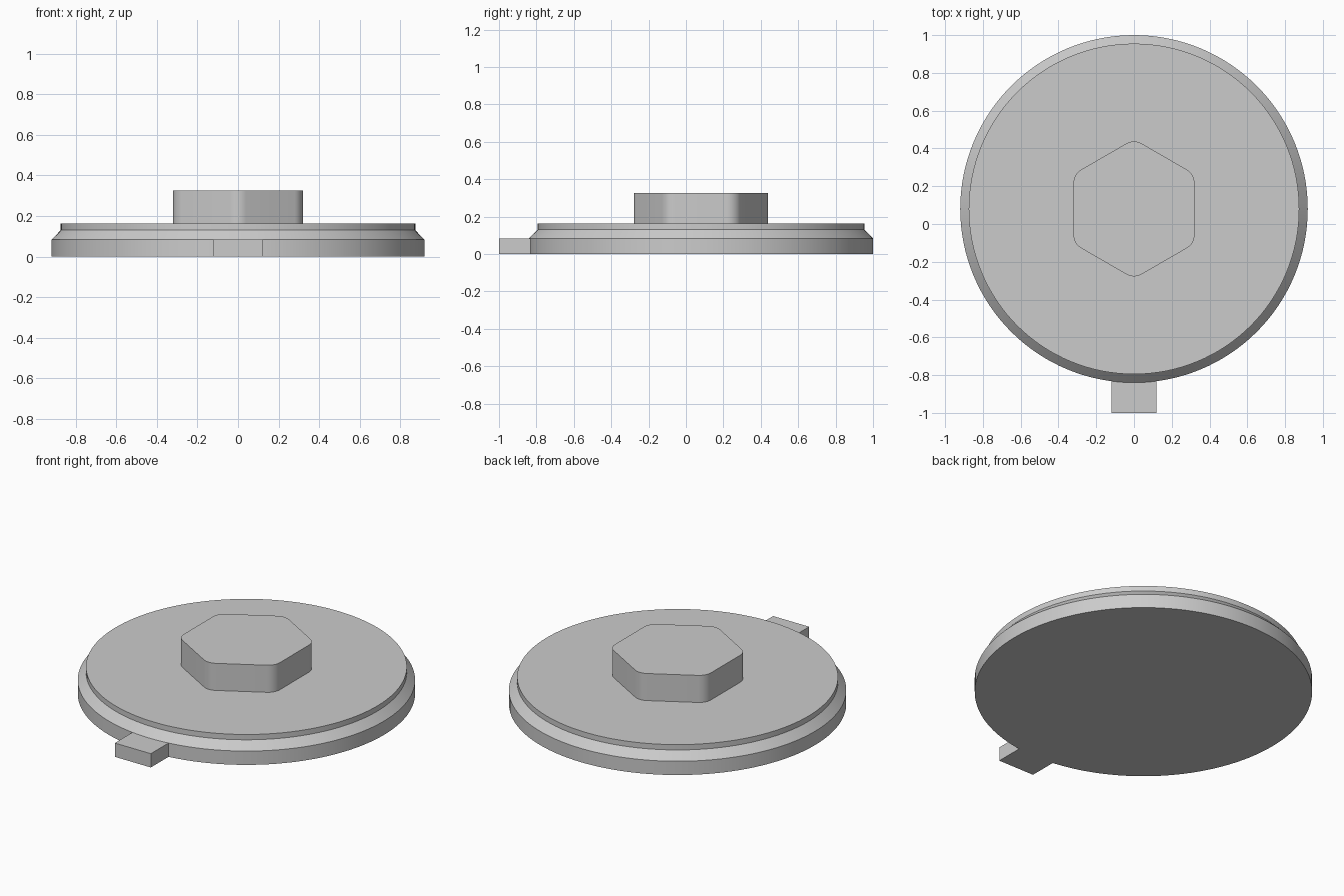
import bpy
import bmesh
from math import cos, sin, pi, radians, asin, sqrt

CENTRE_Y = 0.08
RIM = 0.92

if "Cube" in bpy.data.objects:
    bpy.data.objects.remove(bpy.data.objects["Cube"])

grey = bpy.data.materials.new("plain_grey")
grey.use_nodes = True
colour = (0.6, 0.6, 0.6, 1)
grey.diffuse_color = colour
grey.node_tree.nodes["Principled BSDF"].inputs["Base Color"].default_value = colour


def arc(cx, cy, radius, start, end, steps):
    """Points along an arc, both ends included."""
    angles = [start + (end - start) * i / steps for i in range(steps + 1)]
    return [(cx + radius * cos(a), cy + radius * sin(a)) for a in angles]


def stack(name, rings):
    """Closed solid through matching rings of (x, y, z) points."""
    bm = bmesh.new()
    loops = [[bm.verts.new(p) for p in ring] for ring in rings]
    n = len(loops[0])
    for low, high in zip(loops, loops[1:]):
        for i in range(n):
            j = (i + 1) % n
            bm.faces.new((low[i], low[j], high[j], high[i]))
    bm.faces.new(loops[0][::-1])
    bm.faces.new(loops[-1])
    bmesh.ops.recalc_face_normals(bm, faces=bm.faces)
    mesh = bpy.data.meshes.new(name)
    bm.to_mesh(mesh)
    bm.free()
    mesh.materials.append(grey)
    obj = bpy.data.objects.new(name, mesh)
    bpy.context.collection.objects.link(obj)
    bpy.ops.object.select_all(action="DESELECT")
    obj.select_set(True)
    bpy.context.view_layer.objects.active = obj
    bpy.ops.object.shade_smooth_by_angle(angle=radians(25))
    return obj


def prism(name, outline, bottom, top):
    return stack(name, [[(x, y, z) for x, y in outline] for z in (bottom, top)])


# Round base: straight rim, chamfer, then a thin upright lip
profile = [(RIM, 0), (RIM, 0.083), (0.875, 0.13), (0.875, 0.162)]
stack("base_disc", [[(x, y, z) for x, y in arc(0, CENTRE_Y, r, 0, 2 * pi, 128)[:-1]]
                    for r, z in profile])

# Hexagonal boss with rounded corners, points towards front and back
apothem, fillet = 0.32, 0.08
reach = (apothem - fillet) * 2 / sqrt(3)
outline = []
for k in range(6):
    a = pi / 2 + k * pi / 3
    outline += arc(reach * cos(a), CENTRE_Y + reach * sin(a), fillet,
                   a - pi / 6, a + pi / 6, 8)
prism("hex_boss", outline, 0.162, 0.325)

# Front tab, its inner edge following the rim
half = 0.12
spread = asin(half / RIM)
inner = arc(0, CENTRE_Y, RIM - 0.002, -pi / 2 + spread, -pi / 2 - spread, 8)
prism("front_tab", [(-half, -1), (half, -1)] + inner, 0, 0.083)
